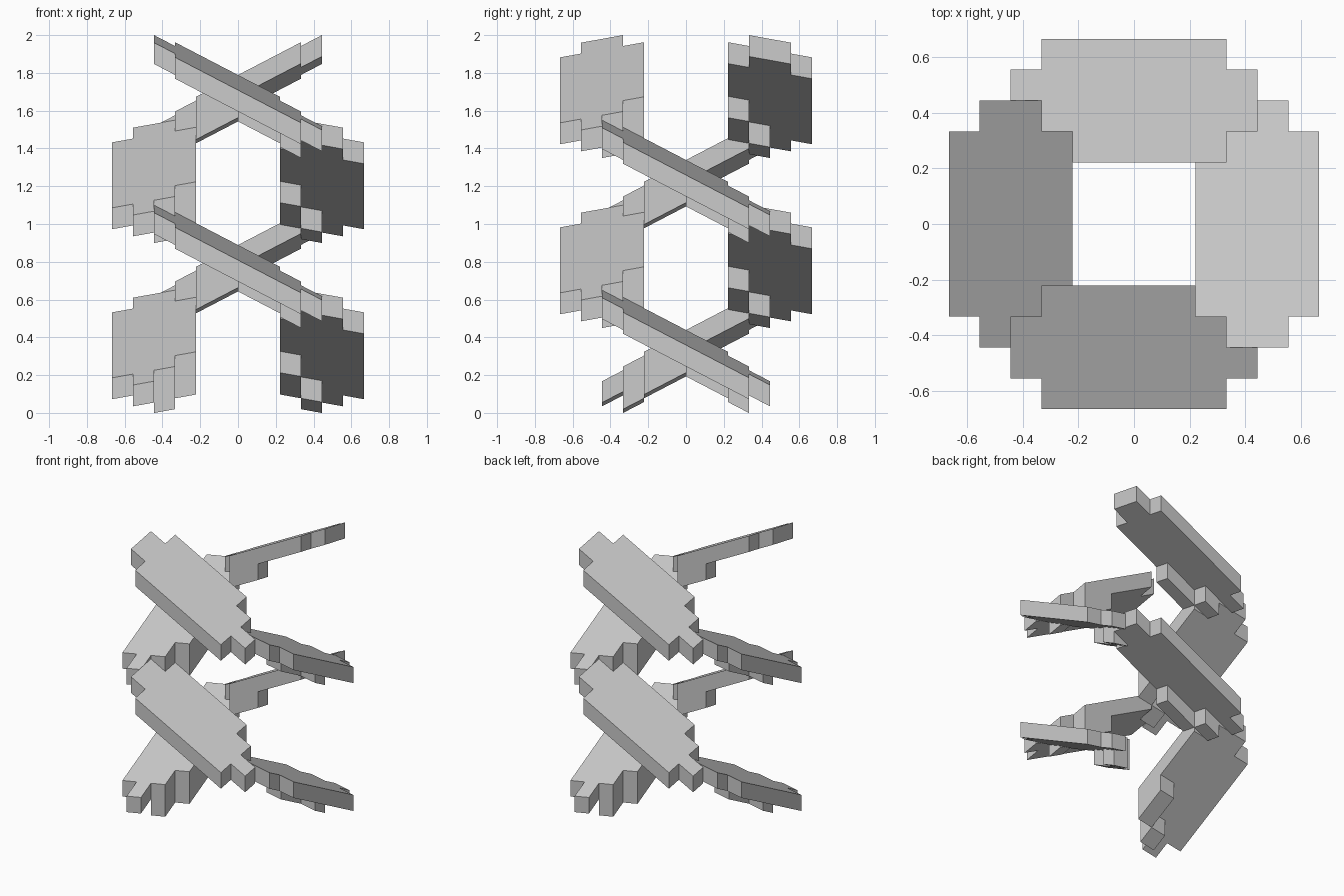
import bpy, bmesh, math
from mathutils import Matrix

if "Cube" in bpy.data.objects:
    bpy.data.objects.remove(bpy.data.objects["Cube"])

U = 1 / 9          # cell size in plan
T = 0.113          # slab thickness
ALONG = 0.52       # fall along the plate
ACROSS = 0.18      # fall from inner to outer edge

grey = bpy.data.materials.new("light_grey")
grey.diffuse_color = (0.6, 0.6, 0.6, 1)
grey.use_nodes = True
grey.node_tree.nodes["Principled BSDF"].inputs["Base Color"].default_value = grey.diffuse_color

# Stepped outline of one plate: column -> (first row, last row + 1)
rows = {2: (-3, 2), 3: (-4, 3), 4: (-4, 4), 5: (-3, 3)}
cells = {(c, r, 0) for c, (a, b) in rows.items() for r in range(a, b)}
# Extra blocks under the low end
cells |= {(2, 0, -1), (2, 1, -1), (3, 2, -1)}


def corner(i, j, k):
    """Grid corner to sheared position, z = 0 at the highest top corner."""
    z = (k - 1) * T - ALONG * (j + 4) * U - ACROSS * (i - 3) * U
    return (i * U, j * U, z)


def plate_bmesh():
    """Outer skin of the cell set, with flat regions merged."""
    bm = bmesh.new()
    for cell in cells:
        for axis in range(3):
            for side in (0, 1):
                near = list(cell)
                near[axis] += 2 * side - 1
                if tuple(near) in cells:
                    continue
                u, v = (axis + 1) % 3, (axis + 2) % 3
                quad = []
                for du, dv in ((0, 0), (1, 0), (1, 1), (0, 1)):
                    p = list(cell)
                    p[axis] += side
                    p[u] += du
                    p[v] += dv
                    quad.append(bm.verts.new(corner(*p)))
                bm.faces.new(quad if side else quad[::-1])
    bmesh.ops.remove_doubles(bm, verts=bm.verts, dist=1e-4)
    bmesh.ops.dissolve_limit(bm, angle_limit=0.01, verts=bm.verts, edges=bm.edges)
    return bm


def add_plate(name, quarter, top):
    bm = plate_bmesh()
    bm.transform(Matrix.Translation((0, 0, top)) @ Matrix.Rotation(quarter * math.pi / 2, 4, 'Z'))
    mesh = bpy.data.meshes.new(name)
    bm.to_mesh(mesh)
    bm.free()
    mesh.materials.append(grey)
    bpy.context.collection.objects.link(bpy.data.objects.new(name, mesh))


# Two intertwined spirals: side plates low, front and back plates a step higher
for level, lift in (("lower", 0.0), ("upper", 0.9)):
    for quarter, side in enumerate(("right", "back", "left", "front")):
        add_plate(f"{level}_{side}_plate", quarter, 0.65 + lift + 0.45 * (quarter % 2))
